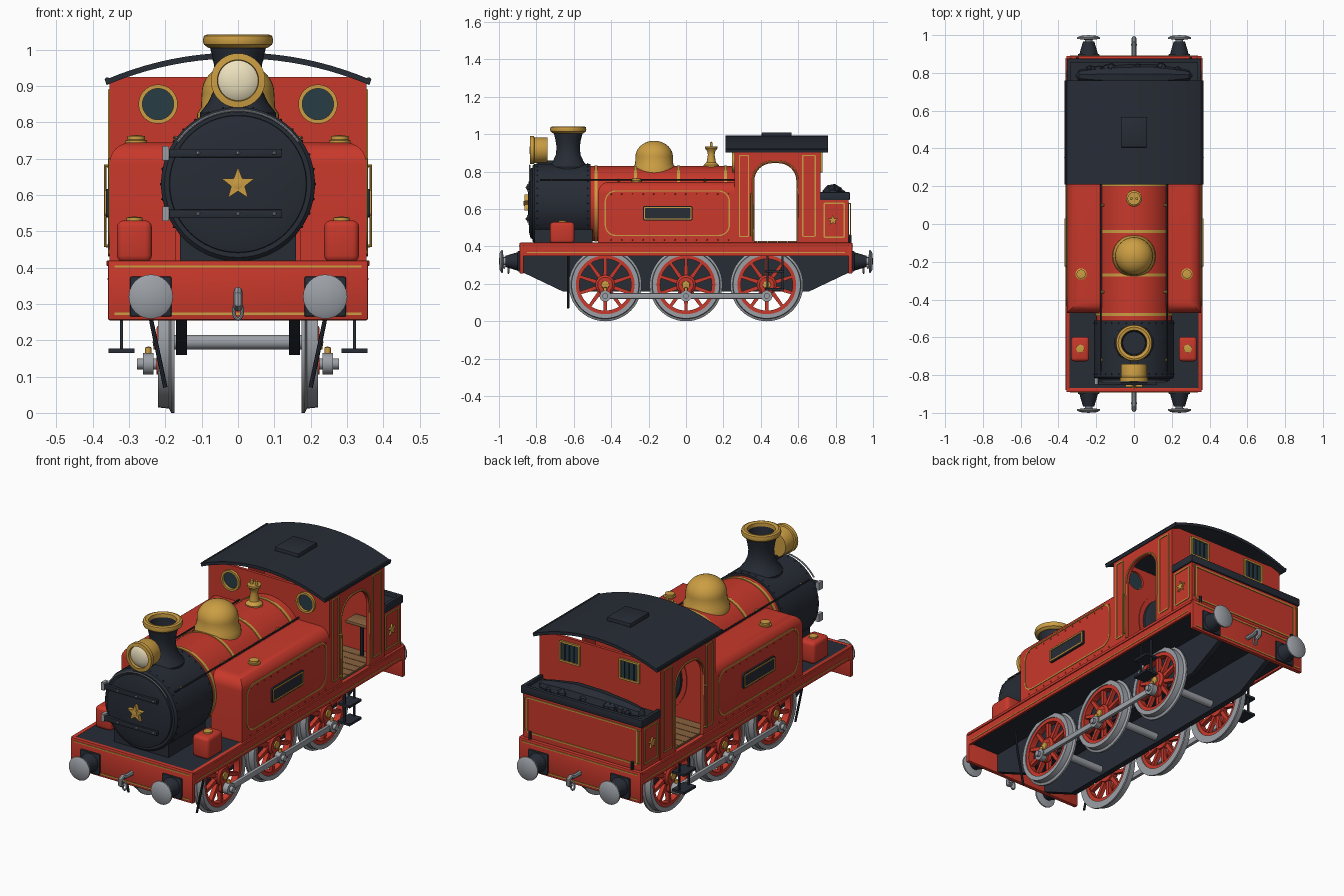
import bpy, bmesh, random
from math import sin, cos, pi, radians, sqrt
from mathutils import Matrix, Vector

if "Cube" in bpy.data.objects:
    bpy.data.objects.remove(bpy.data.objects["Cube"])

def material(name, *c):
    m = bpy.data.materials.new(name)
    m.diffuse_color = (*c, 1)
    m.use_nodes = True
    m.node_tree.nodes["Principled BSDF"].inputs["Base Color"].default_value = m.diffuse_color
    return m
RED = material('red', .58, .04, .024)
DARK = material('dark', .02, .025, .036)
BRASS = material('brass', .6, .34, .055)
CREAM = material('cream', .85, .76, .52)
GLASS = material('glass', .02, .045, .06)
WOOD = material('wood', .25, .12, .05)
GREY = material('steel', .33, .35, .38)
SIDE = Matrix(((0, 0, 1), (1, 0, 0), (0, 1, 0))).to_4x4()    # (u,v,w) -> y,z,x
FRONT = Matrix(((1, 0, 0), (0, 0, -1), (0, 1, 0))).to_4x4()  # (u,v,w) -> x,z,-y
UP = Matrix.Identity(4)

def finish(name, bm, mat, mirror=''):
    bmesh.ops.recalc_face_normals(bm, faces=bm.faces)
    me = bpy.data.meshes.new(name)
    bm.to_mesh(me)
    bm.free()
    ob = bpy.data.objects.new(name, me)
    bpy.context.collection.objects.link(ob)
    me.materials.append(mat)
    if mirror:
        ob.modifiers.new('mirror', 'MIRROR').use_axis = ('x' in mirror, 'y' in mirror, False)
    return ob

def box(name, x0, x1, y0, y1, z0, z1, mat, mirror='', bevel=0, pick=None, seg=2):
    bm = bmesh.new()
    size = Vector((x1 - x0, y1 - y0, z1 - z0))
    mid = Vector((x1 + x0, y1 + y0, z1 + z0)) / 2
    bmesh.ops.create_cube(bm, size=1, matrix=Matrix.Translation(mid) @ Matrix.Diagonal(size).to_4x4())
    if bevel:
        edges = [e for e in bm.edges if not pick or pick((e.verts[0].co + e.verts[1].co) / 2 - mid)]
        bmesh.ops.bevel(bm, geom=edges, offset=bevel, segments=seg, profile=.5, affect='EDGES')
    return finish(name, bm, mat, mirror)

def lathe(name, prof, loc, axis, mat, mirror='', seg=40, closed=False):
    bm = bmesh.new()
    rings = [[bm.verts.new((r * cos(2 * pi * i / seg), r * sin(2 * pi * i / seg), h)) for i in range(seg)]
             for r, h in prof]
    for a, b in zip(rings, rings[1:] + (rings[:1] if closed else [])):
        for i in range(seg):
            j = (i + 1) % seg
            bm.faces.new((a[i], a[j], b[j], b[i]))
    bmesh.ops.remove_doubles(bm, verts=bm.verts, dist=1e-5)
    bm.transform(Matrix.Translation(loc) @ axis)
    return finish(name, bm, mat, mirror)

def from_curve(name, cu, matrix, mat, mirror):
    ob = bpy.data.objects.new('tmp', cu)
    bpy.context.collection.objects.link(ob)
    ev = ob.evaluated_get(bpy.context.evaluated_depsgraph_get())
    bm = bmesh.new()
    bm.from_mesh(ev.to_mesh())
    ev.to_mesh_clear()
    bpy.data.objects.remove(ob)
    bmesh.ops.remove_doubles(bm, verts=bm.verts, dist=1e-5)
    bm.transform(matrix)
    return finish(name, bm, mat, mirror)

def spline(cu, pts, cyclic):
    s = cu.splines.new('POLY')
    s.points.add(len(pts) - 1)
    for p, c in zip(s.points, pts):
        p.co = (c[0], c[1], c[2] if len(c) > 2 else 0, 1)
    s.use_cyclic_u = cyclic

def plate(name, loops, plane, loc, thick, mat, mirror=''):
    cu = bpy.data.curves.new(name, 'CURVE')
    cu.dimensions, cu.fill_mode, cu.extrude = '2D', 'BOTH', thick / 2
    for l in loops:
        spline(cu, l, True)
    return from_curve(name, cu, Matrix.Translation(loc) @ plane, mat, mirror)

def tube(name, pts, r, mat, mirror='', cyclic=False):
    cu = bpy.data.curves.new(name, 'CURVE')
    cu.dimensions, cu.bevel_depth, cu.bevel_resolution, cu.use_fill_caps = '3D', r, 2, True
    spline(cu, pts, cyclic)
    return from_curve(name, cu, UP, mat, mirror)

def balls(name, pts, mat, mirror='', sub=1):
    bm = bmesh.new()
    for *p, r in pts:
        bmesh.ops.create_icosphere(bm, subdivisions=sub, radius=r, matrix=Matrix.Translation(p))
    return finish(name, bm, mat, mirror)

def rrect(u0, u1, v0, v1, rb, rt=None):
    rt = rb if rt is None else rt
    out = []
    for u, v, r, a in ((u1, v1, rt, 0), (u0, v1, rt, 90), (u0, v0, rb, 180), (u1, v0, rb, 270)):
        su, sv = (-1 if u == u1 else 1), (-1 if v == v1 else 1)
        for k in range(9 if r else 1):
            t = radians(a + k * 11.25)
            out.append((u + su * r + r * cos(t), v + sv * r + r * sin(t)))
    return out

def stripe(name, u0, u1, v0, v1, r, plane, loc, mat=BRASS, mirror='x', w=.007, thick=.006):
    plate(name, [rrect(u0, u1, v0, v1, r), rrect(u0 + w, u1 - w, v0 + w, v1 - w, max(r - w, 0))],
          plane, loc, thick, mat, mirror)

def star(name, r, plane, loc, thick, mirror=''):
    pts = [((r if k % 2 == 0 else r * .42) * sin(k * pi / 5), (r if k % 2 == 0 else r * .42) * cos(k * pi / 5))
           for k in range(10)]
    plate(name, [pts], plane, loc, thick, BRASS, mirror)

# footplate, valances, buffer beams
box('footplate', -.348, .348, -.87, .87, .36, .418, DARK)
box('valance', .345, .357, -.87, .87, .35, .415, RED, 'x')
box('valance_lip', .34, .362, -.88, .88, .404, .42, RED, 'x', .004)
box('buffer_beam', -.358, .358, -.89, -.868, .255, .42, RED, 'y', .005)
for z in (.27, .4):
    box('beam_stripe', -.34, .34, -.893, -.885, z, z + .006, BRASS, 'y')
box('valance_stripe', .35, .359, -.85, .85, .366, .371, BRASS, 'x')
# buffers and couplings
box('buffer_plate', .183, .297, -.9, -.885, .265, .375, DARK, 'xy', .004)
lathe('buffer_housing', [(0, 0), (.05, 0), (.045, .02), (.03, .07), (0, .07)], (.24, -.895, .32), FRONT, DARK, 'xy', 24)
lathe('buffer_head', [(0, .06), (.02, .06), (.02, .08), (.061, .085), (.061, .092), (.045, .101), (0, .105)],
      (.24, -.895, .32), FRONT, GREY, 'xy', 24)
tube('coupling_hook', [(0, -.88, .325), (0, -.94, .325), (0, -.965, .335), (0, -.985, .325), (0, -.985, .3), (0, -.965, .29)], .012, GREY, 'y')
tube('coupling_link', [(.012 * cos(t * pi / 6), -.95, .28 + .022 * sin(t * pi / 6)) for t in range(12)], .005, GREY, 'y', True)
# frames
plate('frame', [[(-.87, .37), (-.87, .26), (-.66, .16), (.66, .16), (.87, .26), (.87, .37)]], SIDE, (.155, 0, 0), .03, DARK, 'x')
# wheels
spokes = []
for k in range(10):
    a = k * pi / 5 + pi / 10
    spokes.append([(r * cos(a) - w * sin(a), r * sin(a) + w * cos(a)) for r, w in ((.045, -.011), (.145, -.008), (.145, .008), (.045, .011))])
for y in (-.432, 0, .432):
    c = (0, y, .195)
    lathe('wheel_tyre', [(.157, .175), (.195, .175), (.195, .184), (.183, .19), (.18, .22), (.157, .22)], c, SIDE, GREY, 'x', 48, True)
    lathe('wheel_rim', [(.138, .18), (.159, .18), (.159, .215), (.138, .215)], c, SIDE, RED, 'x', 48, True)
    plate('wheel_spokes', spokes, SIDE, (.198, y, .195), .022, RED, 'x')
    lathe('wheel_hub', [(0, .178), (.052, .178), (.052, .215), (.04, .224), (0, .224)], c, SIDE, RED, 'x', 24)
    plate('crank_boss', [rrect(-.028, .028, -.09, .03, .027)], SIDE, (.214, y, .195), .022, RED, 'x')
    lathe('hub_cap', [(.022, .22), (.02, .232), (0, .235)], c, SIDE, BRASS, 'x', 20)
    lathe('axle', [(0, -.18), (.02, -.18), (.02, .18), (0, .18)], c, SIDE, GREY, '', 20)
    lathe('rod_boss', [(0, .232), (.03, .232), (.03, .262), (0, .262)], (0, y, .135), SIDE, GREY, 'x', 24)
    lathe('crank_pin', [(0, .2), (.015, .2), (.015, .278), (0, .278)], (0, y, .135), SIDE, GREY, 'x', 16)
    lathe('oil_cup', [(0, .16), (.009, .16), (.009, .18), (0, .183)], (.247, y, 0), UP, BRASS, 'x', 12)
box('coupling_rod', .238, .256, -.432, .432, .12, .15, GREY, 'x', .003)
# sand pipes and cab steps
tube('sand_pipe', [(.25, -.63, .36), (.238, -.63, .25), (.2, -.63, .07)], .006, DARK, 'x')
for z in (.165, .26):
    box('step_tread', .285, .357, .425, .525, z, z + .012, DARK, 'x')
for y in (.43, .51):
    box('step_hanger', .316, .325, y, y + .01, .17, .36, DARK, 'x')
# smokebox and door
C = (0, 0, .63)
lathe('smokebox', [(0, .82), (.202, .82), (.212, .81), (.212, .51), (0, .51)], C, FRONT, DARK, '', 64)
box('smokebox_saddle', -.16, .16, -.81, -.5, .415, .49, DARK)
lathe('smokebox_door', [(.19, .815), (.188, .83), (.16, .838), (.08, .843), (0, .845)], C, FRONT, DARK, '', 64)
for z in (.548, .715):
    box('hinge_strap', -.19, .12, -.852, -.83, z - .012, z + .012, DARK, '', .003)
    box('hinge_block', -.208, -.19, -.85, -.815, z - .02, z + .02, GREY)
    balls('strap_bolts', [(x, -.853, z, .006) for x in (-.11, 0, .1)], GREY)
tube('door_handrail', [(.203 * cos(radians(t)), -.835, .63 + .203 * sin(radians(t))) for t in range(35, 146, 5)], .004, GREY)
star('door_star', .047, FRONT, (0, -.853, .63), .022)
lathe('door_knob', [(.014, .855), (.014, .867), (0, .87)], C, FRONT, BRASS, '', 16)
balls('smokebox_rivets', [(.212 * cos(t * pi / 16), y, .63 + .212 * sin(t * pi / 16), .004) for y in (-.795, -.525) for t in range(32)], DARK)
# boiler and bands
lathe('boiler', [(0, .52), (.2, .52), (.2, -.28), (0, -.28)], C, FRONT, RED, '', 64)
lathe('backhead', [(.175, -.27), (.175, -.295), (.16, -.305), (0, -.305)], C, FRONT, DARK)
box('firebox', -.16, .16, 0, .27, .4, .6, DARK)
for y in (-.48, -.27, -.04, .21):
    lathe('boiler_band', [(.198, -y - .008), (.204, -y - .008), (.204, -y + .008), (.198, -y + .008)], C, FRONT, BRASS, '', 64, True)
tube('boiler_handrail', [(.175, -.78, .757), (.175, .26, .757)], .004, DARK, 'x')
for y in (-.72, -.36, .1):
    tube('handrail_post', [(.145, y, .745), (.175, y, .757)], .007, BRASS, 'x')
# chimney, dome, safety valve
lathe('chimney', [(.105, .79), (.105, .825), (.082, .855), (.066, .89), (.062, .93), (.068, .97), (.078, 1.01), (.066, 1.02), (.06, .95), (0, .95)], (0, -.63, 0), UP, DARK)
lathe('chimney_cap', [(.066, 1.005), (.08, 1.004), (.094, 1.014), (.097, 1.025), (.094, 1.038), (.084, 1.042), (.068, 1.038)], (0, -.63, 0), UP, BRASS, '', 40, True)
lathe('steam_dome', [(.115, .79), (.112, .825), (.102, .84), (.1, .88)] + [(.1 * cos(radians(t)), .88 + .085 * sin(radians(t))) for t in range(10, 91, 10)], (0, -.17, 0), UP, BRASS)
lathe('safety_valve', [(.042, .81), (.042, .835), (.025, .85), (.018, .89), (.022, .91), (.034, .925), (.034, .935), (0, .935)], (0, .135, 0), UP, BRASS, '', 24)
for x in (-.014, .014):
    lathe('valve_stem', [(.008, .93), (.008, .955), (0, .96)], (x, .135, 0), UP, BRASS, '', 12)
# headlamp
lathe('headlamp', [(0, .005), (.066, .005), (.068, .01), (.068, .075), (.075, .078), (.075, .098), (.057, .1), (.055, .085)], (0, -.735, .915), FRONT, BRASS)
lathe('headlamp_lens', [(.056, .086), (.045, .094), (.025, .1), (0, .102)], (0, -.735, .915), FRONT, CREAM)
box('headlamp_bracket', -.02, .02, -.79, -.67, .82, .86, DARK)
# side tanks
box('side_tank', .17, .354, -.47, .265, .415, .745, RED, 'x', .06,
    lambda c: c.z > .1 and (c.x > .05 or c.y < -.2), 8)
stripe('tank_stripe', -.435, .235, .455, .7, .06, SIDE, (.353, 0, 0), thick=.008)
plate('name_plate', [rrect(-.23, .035, .538, .617, .012)], SIDE, (.356, 0, 0), .014, DARK, 'x')
stripe('name_plate_border', -.225, .03, .543, .612, .01, SIDE, (.364, 0, 0))
lathe('tank_filler', [(.03, .74), (.03, .75), (.024, .752), (.024, .762), (0, .765)], (.28, -.265, 0), UP, BRASS, 'x', 24)
balls('tank_rivets', [(.354, -.4 + k * .057, z, .004) for k in range(12) for z in (.435, .68)], RED, 'x')
# sandboxes
box('sandbox', .237, .333, -.727, -.597, .415, .53, RED, 'x', .018, None, 3)
lathe('sandbox_cap', [(.022, .525), (.022, .538), (0, .541)], (.285, -.66, 0), UP, BRASS, 'x', 20)
# cab walls
R = .926
def arc(top, half):
    return [(half * (1 - k / 10), top - R + sqrt(R * R - (half * (1 - k / 10)) ** 2)) for k in range(21)]
wall = [(-.35, .415), (.35, .415)] + [(u, min(v, .925)) for u, v in arc(.98, .35)]
windows = [[(s * .22 + .05 * cos(t * pi / 16), .85 + .05 * sin(t * pi / 16)) for t in range(32)] for s in (-1, 1)]
plate('cab_front', [wall] + windows, FRONT, (0, .268, 0), .016, RED)
plate('cab_back', [wall], FRONT, (0, .712, 0), .016, RED)
door = rrect(.365, .59, .3, .845, 0, .095)
side = [(.59, .42), (.72, .42), (.72, .92), (.26, .92), (.26, .42), (.365, .42)]
plate('cab_side', [side + door[9:18][::-1] + door[0:9][::-1]], SIDE, (.346, 0, 0), .016, RED, 'x')
arch = rrect(.357, .598, .3, .853, 0, .1)[:18]
tube('door_trim', [(.354, .595, .43)] + [(.354, u, v) for u, v in arch] + [(.354, .36, .43)], .004, BRASS, 'x')
stripe('cab_panel_front', .283, .338, .45, .89, .01, SIDE, (.355, 0, 0))
stripe('cab_panel_rear', .62, .695, .45, .89, .01, SIDE, (.355, 0, 0))
tube('cab_grab_rail', [(.352, .35, .46), (.366, .35, .46), (.366, .35, .68), (.352, .35, .68)], .005, BRASS, 'x')
lathe('porthole_frame', [(.043, 0), (.054, 0), (.054, .018), (.043, .018)], (.22, .264, .85), FRONT, BRASS, 'x', 32, True)
lathe('porthole_glass', [(0, 0), (.046, 0), (.046, .008), (0, .008)], (.22, .268, .85), FRONT, GLASS, 'x', 32)
box('rear_window', .12, .23, .715, .724, .8, .9, GLASS, 'x')
stripe('rear_window_frame', .115, .235, .795, .905, .008, FRONT, (0, .724, 0), w=.01, thick=.012)
for x in (.148, .175, .202):
    tube('window_bar', [(x, .727, .8), (x, .727, .9)], .003, DARK, 'x')
# cab interior
for k in range(8):
    box('floor_plank', -.338, .338, .28 + k * .053, .33 + k * .053, .415, .428, WOOD)
box('seat', .2, .33, .61, .7, .6, .618, WOOD, 'x', .005)
tube('seat_post', [(.265, .66, .42), (.265, .66, .6)], .01, DARK, 'x')
# roof
plate('roof', [arc(.992, .366) + arc(.976, .362)[::-1]], FRONT, (0, .485, 0), .55, DARK)
tube('roof_gutter', [(.36, .21, .917), (.36, .76, .917)], .007, DARK, 'x')
box('roof_hatch', -.07, .07, .405, .565, .965, 1.01, DARK, '', .006)
# coal bunker
box('bunker', -.348, .348, .715, .868, .415, .655, RED)
box('bunker_lid', -.34, .34, .718, .862, .65, .672, DARK)
for name, b in (('rear', (-.355, .355, .855, .876)), ('left', (-.355, -.335, .715, .876)), ('right', (.335, .355, .715, .876))):
    box('bunker_rim_' + name, *b, .648, .69, DARK, '', .004)
star('bunker_star', .03, SIDE, (.351, .785, .54), .012, 'x')
stripe('bunker_side_stripe', .735, .85, .445, .635, .01, SIDE, (.349, 0, 0))
stripe('bunker_back_stripe', -.325, .325, .445, .635, .012, FRONT, (0, .869, 0), mirror='')
tube('bunker_grab_rail', [(.335, .865, .46), (.335, .88, .46), (.335, .88, .63), (.335, .865, .63)], .004, BRASS, 'x')
tube('lamp_iron', [(.3, .878, .41), (.3, .878, .46)], .008, DARK, 'x')
lathe('coal_heap', [(0, -.31), (.03, -.29), (.045, -.2), (.058, -.05), (.06, .1), (.042, .22), (.028, .29), (0, .31)], (0, .785, .675), SIDE, DARK, '', 9)
random.seed(4)
balls('coal_lumps', [(x, random.uniform(.75, .83), .685 - abs(x) * .04, random.uniform(.02, .035))
                     for x in [random.uniform(-.27, .27) for _ in range(16)]], DARK)

for ob in bpy.context.scene.objects:
    ob.select_set(not ob.name.startswith('coal'))
    bpy.context.view_layer.objects.active = ob
bpy.ops.object.shade_smooth_by_angle(angle=radians(35))
